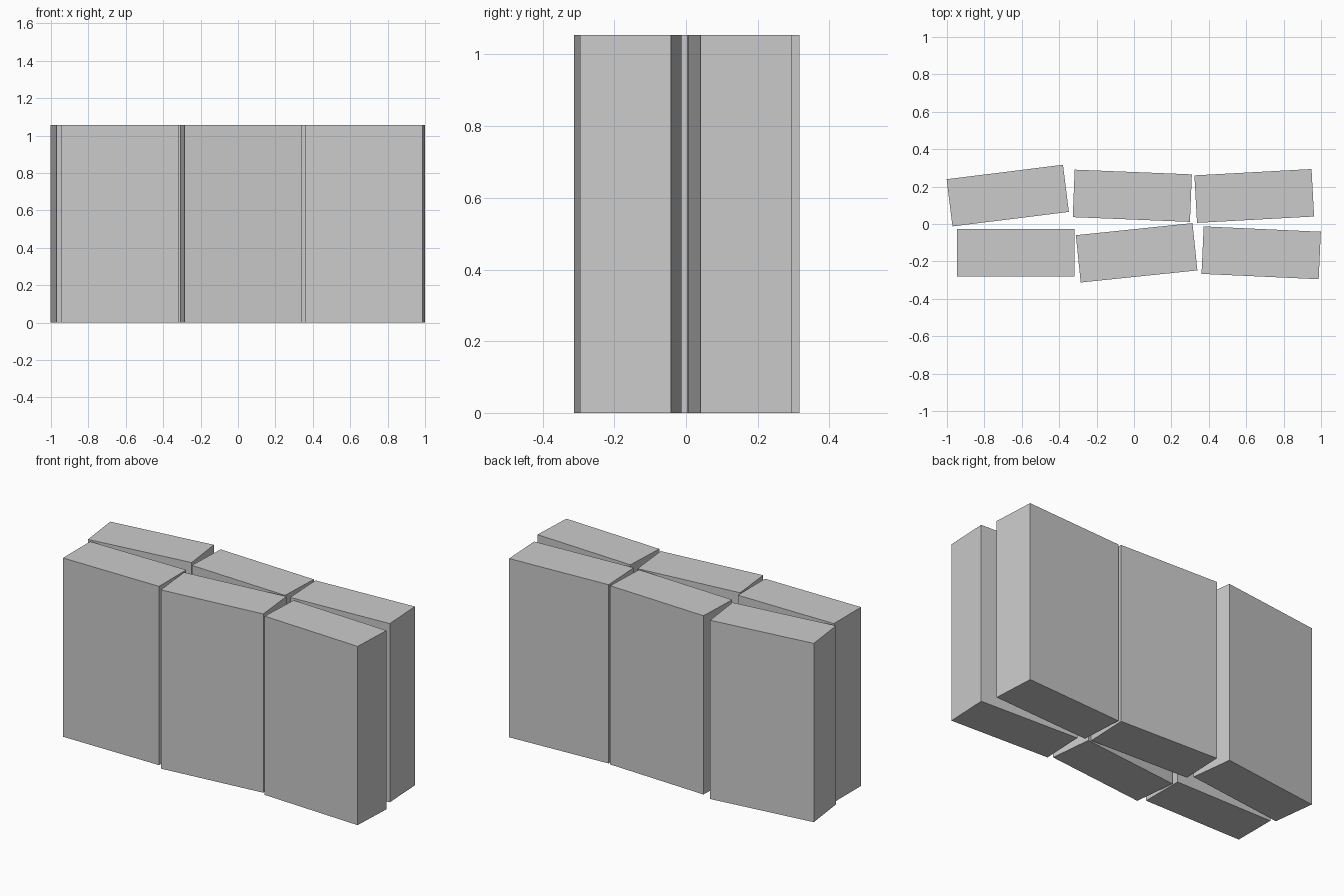
import bpy
from math import radians

cube = bpy.data.objects.get("Cube")
if cube:
    bpy.data.objects.remove(cube, do_unlink=True)

# Plain grey shared by every block
grey = bpy.data.materials.new("plain_grey")
grey.use_nodes = True
colour = (0.6, 0.6, 0.6, 1)
grey.diffuse_color = colour
grey.node_tree.nodes["Principled BSDF"].inputs["Base Color"].default_value = colour

WIDTH, DEPTH, HEIGHT = 0.627, 0.254, 1.055


def block(name, x, y, turn):
    """Upright block standing on the ground, turned about its vertical axis."""
    bpy.ops.mesh.primitive_cube_add(size=1, location=(x, y, HEIGHT / 2),
                                    rotation=(0, 0, radians(turn)))
    obj = bpy.context.object
    obj.name = name
    obj.scale = (WIDTH, DEPTH, HEIGHT)
    obj.data.materials.append(grey)


# Back row
block("back_right_block", -0.675, 0.152, 7.1)
block("back_middle_block", -0.009, 0.151, -2.3)
block("back_left_block", 0.643, 0.150, 3.1)

# Front row
block("front_right_block", -0.632, -0.155, 0)
block("front_middle_block", 0.014, -0.154, 5.9)
block("front_left_block", 0.680, -0.154, -2.6)
